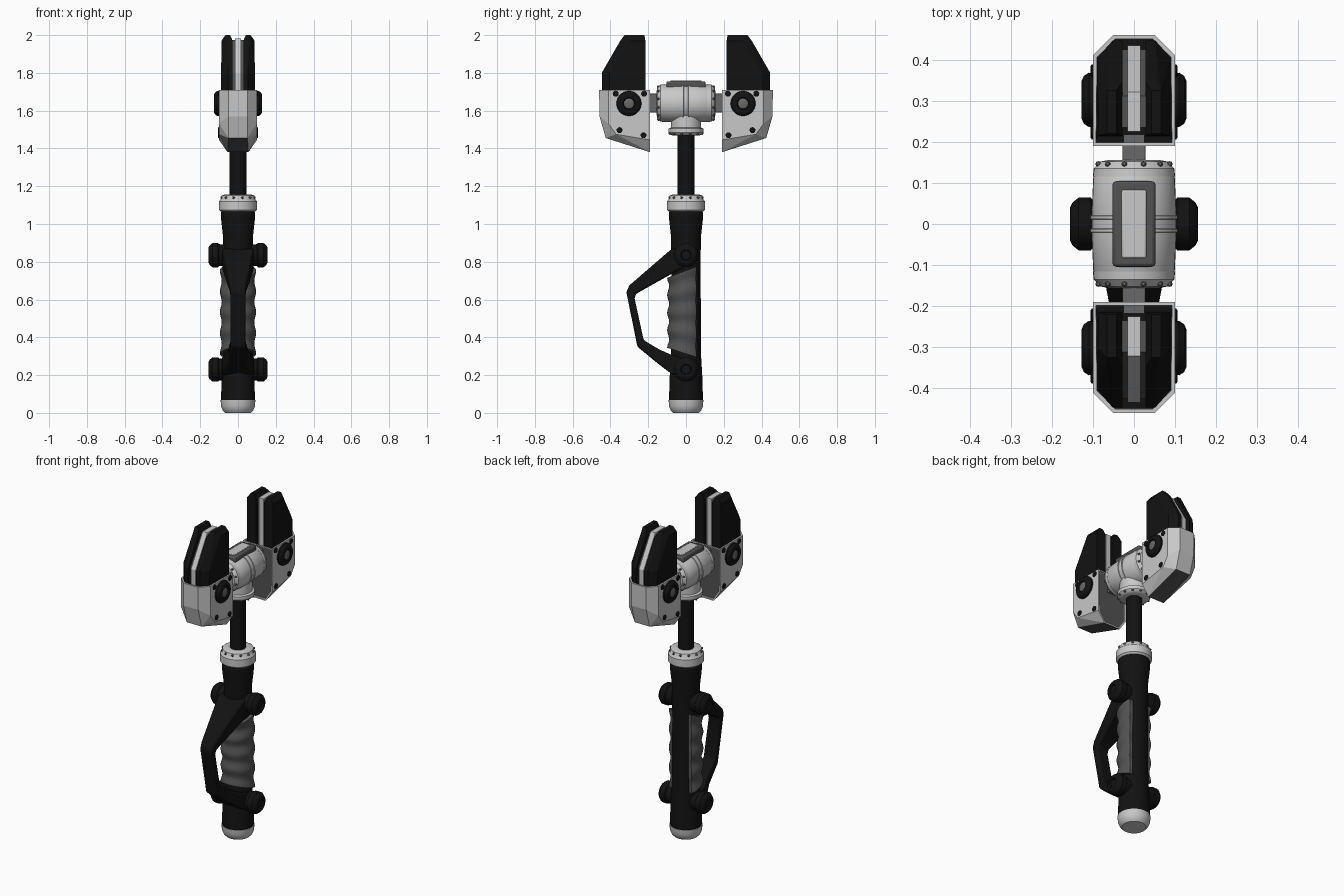
import bpy, bmesh, math
from mathutils import Vector, Matrix

if "Cube" in bpy.data.objects:
    bpy.data.objects.remove(bpy.data.objects["Cube"])


def material(name, v):
    m = bpy.data.materials.new(name)
    m.diffuse_color = (v, v, v, 1)
    m.use_nodes = True
    m.node_tree.nodes["Principled BSDF"].inputs["Base Color"].default_value = m.diffuse_color
    return m


LIGHT = material("light grey shell", 0.58)
BLACK = material("black rubber", 0.006)
GREY = material("dark grey grip", 0.085)
STEEL = material("steel grey", 0.14)


def finish(name, bm, mats, smooth=True, bevel=0):
    bmesh.ops.recalc_face_normals(bm, faces=bm.faces)
    me = bpy.data.meshes.new(name)
    bm.to_mesh(me)
    bm.free()
    ob = bpy.data.objects.new(name, me)
    bpy.context.collection.objects.link(ob)
    for m in mats:
        me.materials.append(m)
    if bevel:
        b = ob.modifiers.new("bevel", 'BEVEL')
        b.width, b.segments, b.limit_method = bevel, 2, 'ANGLE'
    if smooth:
        bpy.ops.object.select_all(action='DESELECT')
        ob.select_set(True)
        bpy.context.view_layer.objects.active = ob
        bpy.ops.object.shade_smooth_by_angle(angle=math.radians(30))
    return ob


def loft(bm, rings):
    """Skin a list of equal-length point rings and cap both ends."""
    vs = [[bm.verts.new(p) for p in r] for r in rings]
    n = len(vs[0])
    for a, b in zip(vs, vs[1:]):
        for i in range(n):
            bm.faces.new((a[i], a[(i + 1) % n], b[(i + 1) % n], b[i]))
    bm.faces.new(vs[0])
    bm.faces.new(vs[-1])


def lathe(name, prof, mat, axis='Z', at=(0, 0, 0), seg=40):
    """Spin (distance along axis, radius) pairs round an axis."""
    def put(h, r, t):
        a, b = r * math.cos(t), r * math.sin(t)
        v = {'X': (h, a, b), 'Y': (a, h, b), 'Z': (a, b, h)}[axis]
        return Vector(v) + Vector(at)
    bm = bmesh.new()
    loft(bm, [[put(h, r, math.tau * i / seg) for i in range(seg)] for h, r in prof])
    return finish(name, bm, [mat])


def box(name, lo, hi, mat, bevel=0.004):
    bm = bmesh.new()
    bmesh.ops.create_cube(bm, size=1)
    for v in bm.verts:
        v.co = [(l + h) / 2 + c * (h - l) for l, h, c in zip(lo, hi, v.co)]
    return finish(name, bm, [mat], True, bevel)


def hull(bm, pts):
    vs = [bm.verts.new(p) for p in pts]
    bmesh.ops.convex_hull(bm, input=vs)
    bmesh.ops.dissolve_limit(bm, angle_limit=0.03, verts=bm.verts, edges=bm.edges)


def bolt_ring(name, axis, pos, radius, count=12):
    bm = bmesh.new()
    for i in range(count):
        t = math.tau * (i + 0.5) / count
        a, b = radius * math.cos(t), radius * math.sin(t)
        off = Vector((a, b, 0)) if axis == 'Z' else Vector((a, 0, b))
        bmesh.ops.create_uvsphere(bm, u_segments=8, v_segments=6, radius=0.007,
                                  matrix=Matrix.Translation(Vector(pos) + off))
    finish(name, bm, [STEEL])


# --- handle column, end cap, collar and shaft
lathe("end_cap", [(0, 0.068), (0.012, 0.08), (0.035, 0.09), (0.068, 0.092)], LIGHT)
lathe("handle", [(0.06, 0.084), (0.07, 0.09), (0.2, 0.086), (0.3, 0.08), (0.78, 0.077),
                 (0.93, 0.079), (1.03, 0.09), (1.06, 0.09), (1.075, 0.084)], BLACK)
lathe("collar", [(1.065, 0.09), (1.075, 0.1), (1.12, 0.1), (1.13, 0.092),
                 (1.15, 0.086), (1.155, 0.075), (1.155, 0.05)], LIGHT)
bolt_ring("collar_bolts", 'Z', (0, 0, 1.14), 0.09)
lathe("shaft", [(1.1, 0.044), (1.5, 0.044)], BLACK)

# --- finger grip: wavy sleeve cut flat at the back, with slanted ends
bm = bmesh.new()
rings = []
for k in range(33):
    f = k / 32
    ring = []
    for i in range(40):
        t = math.tau * i / 40
        r = 0.091 + 0.005 * math.cos(math.tau * 4 * f)
        x, y = r * math.cos(t), r * math.sin(t)
        y = min(y if y > 0 else y * 1.04, 0.055)
        s = (y + 0.1) / 0.155
        z0, z1 = 0.345 - 0.05 * s, 0.715 + 0.06 * s
        ring.append((x, y, z0 + f * (z1 - z0)))
    rings.append(ring)
loft(bm, rings)
finish("finger_grip", bm, [GREY])

# --- hand guard: outer point, inner point, half width along the path
guard = [((0.03, 0.885), (0.03, 0.79), 0.082), ((-0.08, 0.865), (-0.06, 0.745), 0.082),
         ((-0.30, 0.675), (-0.265, 0.63), 0.042), ((-0.316, 0.64), (-0.272, 0.605), 0.04),
         ((-0.257, 0.35), (-0.224, 0.385), 0.04), ((-0.15, 0.262), (-0.14, 0.335), 0.055),
         ((-0.075, 0.205), (-0.06, 0.30), 0.085), ((0.03, 0.18), (0.03, 0.275), 0.085)]
bm = bmesh.new()
loft(bm, [[(-w, *o), (w, *o), (w, *i), (-w, *i)] for o, i, w in guard])
finish("hand_guard", bm, [BLACK], True, 0.01)

# --- guard pivot knobs
for z in (0.835, 0.23):
    for s in (-1, 1):
        lathe("guard_knob", [(s * 0.06, 0.056), (s * 0.1, 0.058), (s * 0.105, 0.064),
                             (s * 0.135, 0.064), (s * 0.15, 0.052), (s * 0.156, 0.04),
                             (s * 0.156, 0.028), (s * 0.148, 0.024)], BLACK, 'X', (0, 0, z), 28)

# --- central head: neck, barrel, flanges and top window
ZC = 1.64
lathe("neck_flange", [(1.468, 0.07), (1.475, 0.085), (1.485, 0.093), (1.505, 0.093),
                      (1.51, 0.08)], LIGHT)
bolt_ring("neck_bolts", 'Z', (0, 0, 1.479), 0.088)
lathe("neck", [(1.5, 0.08), (1.64, 0.08)], LIGHT)
lathe("barrel", [(-0.13, 0.09), (-0.115, 0.099), (-0.03, 0.103), (0.03, 0.103),
                 (0.115, 0.099), (0.13, 0.09)], LIGHT, 'Y', (0, 0, ZC))
for y in (-0.016, 0.016):
    lathe("barrel_seam", [(y - 0.005, 0.1), (y - 0.004, 0.107), (y + 0.004, 0.107),
                          (y + 0.005, 0.1)], LIGHT, 'Y', (0, 0, ZC))
box("window_frame", (-0.052, -0.104, 1.70), (0.052, 0.104, 1.755), GREY, 0.008)
box("window_pane", (-0.03, -0.083, 1.74), (0.03, 0.083, 1.76), LIGHT, 0.004)


# --- one hammer head on each side (s = direction along y)
def head(s):
    def P(pts):
        return [(x, s * y, z) for x, y, z in pts]

    def both(pts):
        return P(pts + [(-x, y, z) for x, y, z in pts])

    lathe("arm_flange", [(s * 0.115, 0.1), (s * 0.135, 0.098), (s * 0.152, 0.082),
                         (s * 0.156, 0.06), (s * 0.156, 0.03)], LIGHT, 'Y', (0, 0, ZC))
    bolt_ring("arm_flange_bolts", 'Y', (0, s * 0.146, ZC), 0.09)
    ys = sorted((s * 0.12, s * 0.22))
    box("arm", (-0.028, ys[0], 1.59), (0.028, ys[1], 1.69), STEEL)

    # faceted casing with a recessed top, dark underside and inner panel
    bm = bmesh.new()
    hull(bm, both([(0.1, 0.19, 1.71), (0.1, 0.41, 1.71), (0.05, 0.46, 1.71),
                   (0.1, 0.41, 1.53), (0.05, 0.458, 1.57), (0.1, 0.37, 1.475),
                   (0.1, 0.19, 1.445), (0.055, 0.19, 1.38), (0.05, 0.425, 1.455)]))
    bmesh.ops.recalc_face_normals(bm, faces=bm.faces)
    bm.normal_update()
    for f in bm.faces:
        if f.normal.z < -0.8:
            f.material_index = 1
    top = [f for f in bm.faces if f.normal.z > 0.9]
    inner = [f for f in bm.faces if f.normal.y * s < -0.9]
    for faces, depth, idx in ((top, -0.02, 2), (inner, -0.008, 1)):
        bmesh.ops.inset_region(bm, faces=faces, thickness=0.011)
        bmesh.ops.inset_region(bm, faces=faces, thickness=0.0005, depth=depth)
        for f in faces:
            f.material_index = idx
    finish("head_casing", bm, [LIGHT, GREY, BLACK], False)

    # pair of black jaws
    for m in (-1, 1):
        bm = bmesh.new()
        low = [(0.028, 0.213), (0.089, 0.213), (0.089, 0.405), (0.052, 0.446), (0.028, 0.446)]
        pts = [(x, y, z) for z in (1.66, 1.80) for x, y in low]
        pts += [(0.028, 0.215, 1.97), (0.088, 0.215, 1.97), (0.088, 0.30, 1.97),
                (0.055, 0.348, 1.97), (0.028, 0.348, 1.97)]
        pts += [(x, y, 2.0) for x in (0.042, 0.066) for y in (0.22, 0.325)]
        hull(bm, P([(m * x, y, z) for x, y, z in pts]))
        finish("jaw", bm, [BLACK], False)

    # centre strip between the jaws: grey core and a prouder light rib
    for name, w, d, mat in (("strip_core", 0.03, 0.022, GREY), ("strip_rib", 0.016, 0.012, LIGHT)):
        bm = bmesh.new()
        prof = [(0.213 + d, 1.67), (0.213 + d, 1.995 - d), (0.333 - d, 1.995 - d),
                (0.446 - d, 1.795), (0.446 - d, 1.67)]
        loft(bm, [P([(x, y, z) for y, z in prof]) for x in (-w, w)])
        finish(name, bm, [mat], False)

    # side knobs and small bolts
    for m in (-1, 1):
        c = (0, s * 0.302, 1.638)
        lathe("head_knob", [(m * 0.09, 0.064), (m * 0.11, 0.066), (m * 0.122, 0.058),
                            (m * 0.128, 0.045), (m * 0.128, 0.032), (m * 0.12, 0.028)],
              BLACK, 'X', c, 28)
        lathe("knob_centre", [(m * 0.11, 0.027), (m * 0.122, 0.027), (m * 0.125, 0.02)],
              STEEL, 'X', c, 16)
        for y, z in ((0.222, 1.69), (0.372, 1.69), (0.352, 1.497), (0.225, 1.47)):
            lathe("casing_bolt", [(m * 0.09, 0.016), (m * 0.103, 0.016), (m * 0.106, 0.011)],
                  BLACK, 'X', (0, s * y, z), 12)


head(1)
head(-1)
